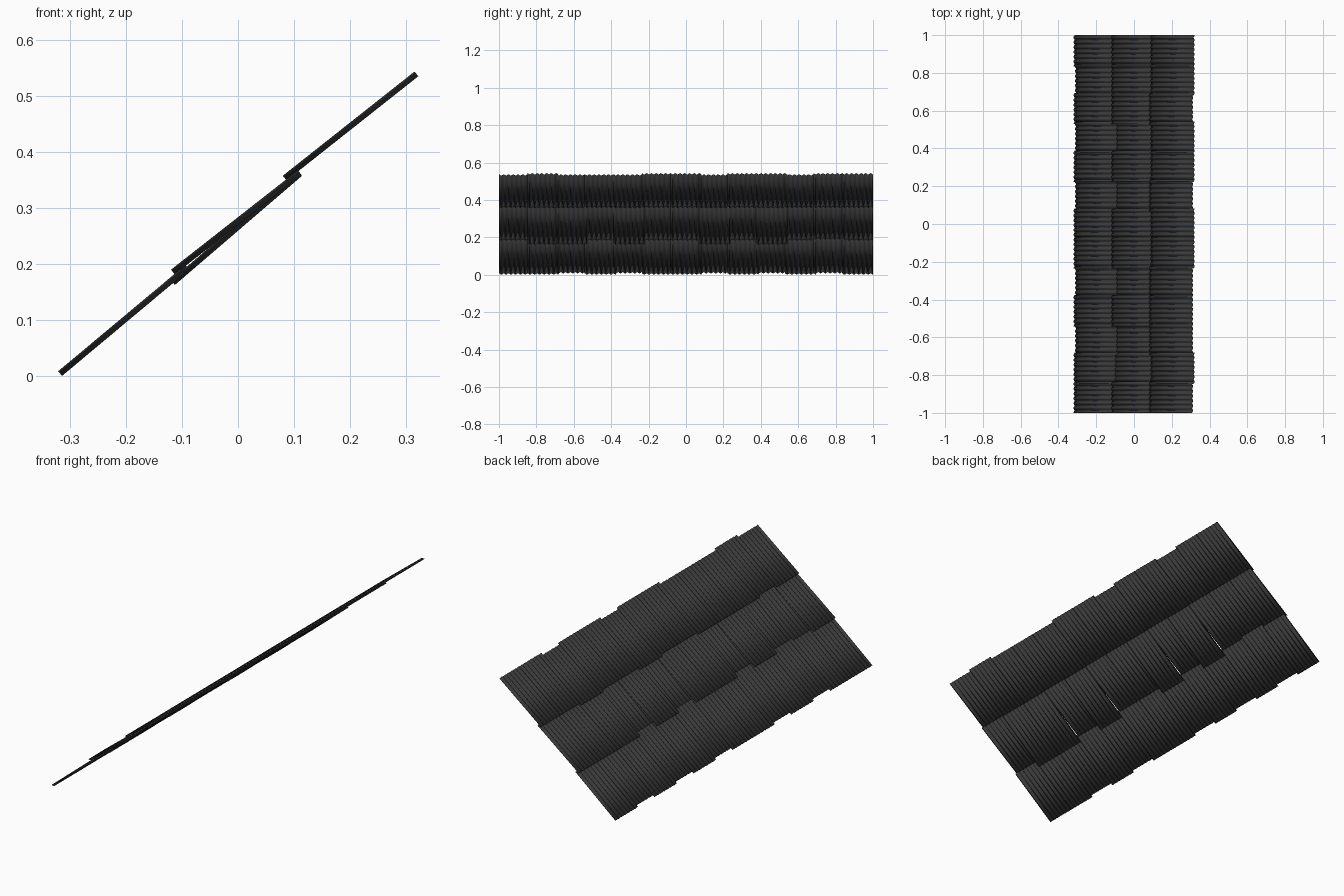
import bpy
import math
from mathutils import Vector

if "Cube" in bpy.data.objects:
    bpy.data.objects.remove(bpy.data.objects["Cube"])

SHEETS = 13
WAVES = 6.5                                  # waves per sheet, half a wave overlaps the neighbour
WAVE = 2.0 / (6 * (SHEETS - 1) + WAVES)
AMP = 0.0044
THICK = 0.002
SEG = 8                                      # segments per wave

mat = bpy.data.materials.new("dark_metal")
mat.diffuse_color = (0.04, 0.04, 0.04, 1)
mat.use_nodes = True
mat.node_tree.nodes["Principled BSDF"].inputs["Base Color"].default_value = mat.diffuse_color


def sheet(name, index, low, high, shift=0.0):
    """Corrugated sheet from the low (x, z) end to the high (x, z) end."""
    a, b = Vector((low[0], 0, low[1])), Vector((high[0], 0, high[1]))
    along = (b - a).normalized()
    normal = Vector((-along.z, 0, along.x))
    y0 = -1 + index * 6 * WAVE
    n = int(WAVES * SEG)
    verts, faces = [], []
    for i in range(n + 1):
        h = AMP * math.cos(2 * math.pi * i / SEG)
        y = Vector((0, y0 + i * WAVE / SEG, 0))
        for end in (a, b):
            verts.append(end + along * shift + normal * h + y)
    for i in range(n):
        k = 2 * i
        faces.append((k, k + 1, k + 3, k + 2))
    me = bpy.data.meshes.new(name)
    me.from_pydata(verts, [], faces)
    me.materials.append(mat)
    ob = bpy.data.objects.new(name, me)
    bpy.context.collection.objects.link(ob)
    # make every normal face upward before thickening
    if me.polygons[0].normal.z < 0:
        me.flip_normals()
    mod = ob.modifiers.new("thickness", "SOLIDIFY")
    mod.thickness = THICK
    mod.offset = 0
    for o in bpy.context.selected_objects:
        o.select_set(False)
    ob.select_set(True)
    bpy.context.view_layer.objects.active = ob
    bpy.ops.object.shade_smooth_by_angle(angle=math.radians(50))


LOW_IN = {2, 4, 7, 9, 11}                    # eave sheets set slightly back
MID_OVER = {0, 3, 5, 6, 8, 10, 11, 12}       # middle sheets lying over the eave row
TOP_OUT = {1, 5, 6, 8, 9, 11, 12}            # ridge sheets pushed slightly up

for i in range(SHEETS):
    # eave row
    sheet(f"eave_sheet_{i}", i, (-0.317, 0.005), (-0.098, 0.188),
          0.010 if i in LOW_IN else 0.0)
    # middle row, some over and some under the eave row
    if i in MID_OVER:
        sheet(f"middle_sheet_{i}", i, (-0.116, 0.186), (0.110, 0.363))
    else:
        sheet(f"middle_sheet_{i}", i, (-0.116, 0.167), (0.110, 0.361))
    # ridge row
    sheet(f"ridge_sheet_{i}", i, (0.091, 0.3595), (0.318, 0.539),
          0.0 if i in TOP_OUT else -0.010)
